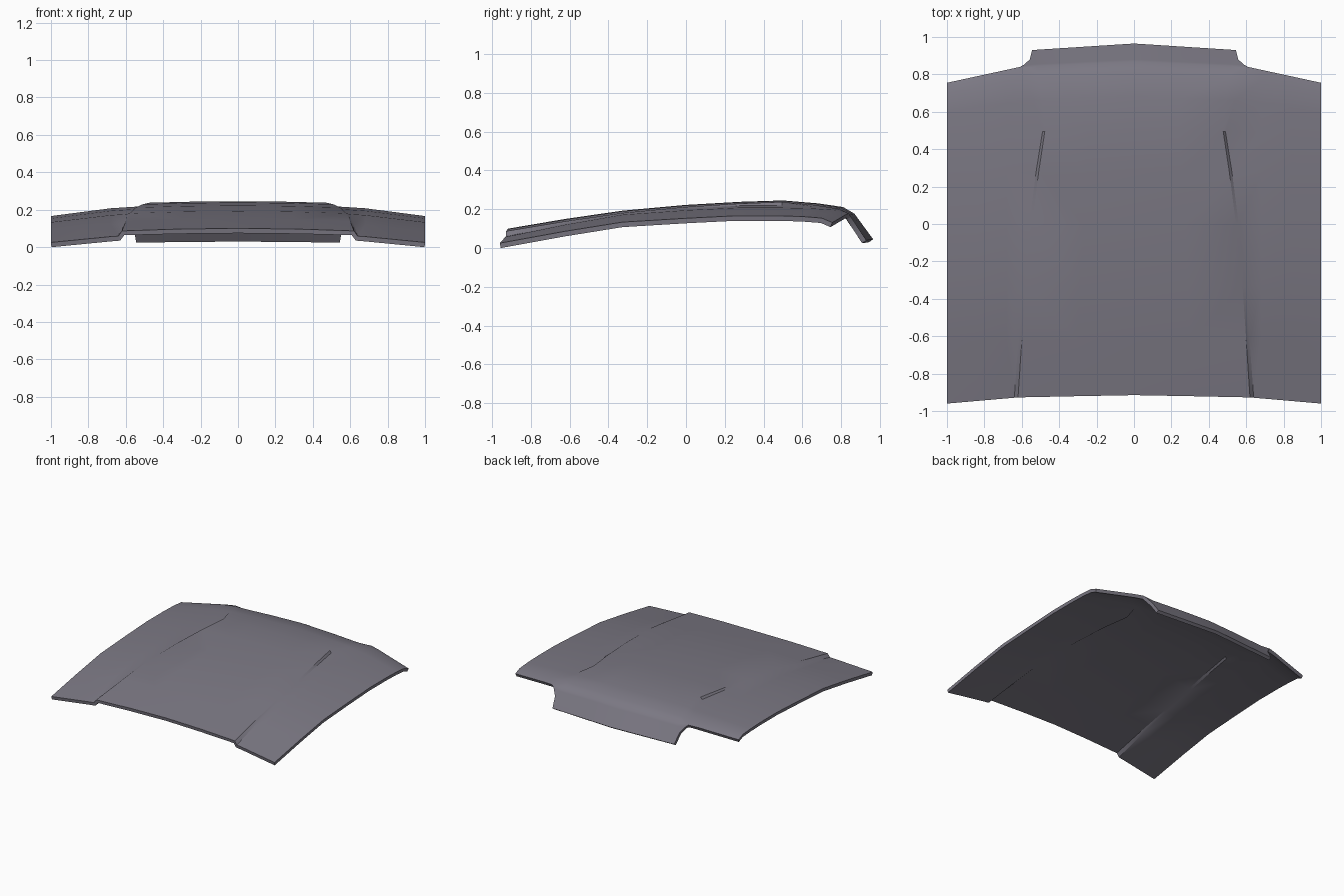
import bpy
import bmesh
import math

cube = bpy.data.objects.get("Cube")
if cube:
    bpy.data.objects.remove(cube)

# Grey paint
paint = bpy.data.materials.new("grey_paint")
paint.use_nodes = True
COLOUR = (0.20, 0.19, 0.23, 1)
paint.diffuse_color = COLOUR
paint.node_tree.nodes["Principled BSDF"].inputs["Base Color"].default_value = COLOUR

# Cross rows, front to back:
# centre y, centre z, side y, side z, crease top x, crease foot x
ROWS = [
    (-.915, .100, -.96, .025, .620, .640),
    (-.62, .150, -.63, .085, .600, .618),
    (-.33, .192, -.33, .133, .580, .596),
    (0, .222, 0, .153, .545, .560),
    (.28, .238, .26, .166, .510, .524),
    (.50, .245, .47, .166, .477, .489),
    (.68, .230, .60, .162, .490, .540),
    (.81, .211, .70, .154, .515, .580),
    (.868, .177, .755, .131, .520, .610),
]
BREAK = .67    # where the outer wing starts to fall away
# Rear lip: fraction down the lip, crease top x, edge x
LIP = [(.12, .52, .590), (.45, .52, .557), (1, .52, .545)]


def row_y(x, yc, ys):
    # Gentle sweep inboard, stronger sweep on the wings
    k = .25 * x / .61 if x < .61 else .25 + .75 * (x - .61) / .39
    return yc + (ys - yc) * k


def wing_z(x, zs, lift):
    rise = .13 * (1 - max(x, BREAK)) + .06 * max(BREAK - x, 0)
    return zs + rise * lift


bm = bmesh.new()
grid = []
for i, (yc, zc, ys, zs, top, foot) in enumerate(ROWS):
    lift = min(1, .75 + .08 * i)
    line = []
    for x in (0, top / 2, top):
        line.append(bm.verts.new((x, row_y(x, yc, ys), zc - .035 * x * x)))
    for x in (foot, BREAK + .01, .84, 1):
        line.append(bm.verts.new((x, row_y(x, yc, ys), wing_z(x, zs, lift))))
    grid.append(line)

# Rear lip, narrowing in a curved notch
root = [v.co.copy() for v in grid[-1][:4]]
for t, top, edge in LIP:
    line = []
    for start, x in zip(root, (0, top / 2, top, edge)):
        end_y = .965 - .035 * x / .545
        end_z = .045 - .006 * x / .545
        line.append(bm.verts.new((x, start.y + (end_y - start.y) * t,
                                  start.z + (end_z - start.z) * t)))
    grid.append(line)

for a, b in zip(grid, grid[1:]):
    for j in range(min(len(a), len(b)) - 1):
        bm.faces.new((a[j], a[j + 1], b[j + 1], b[j]))

mesh = bpy.data.meshes.new("hood_panel")
bm.to_mesh(mesh)
bm.free()
hood = bpy.data.objects.new("hood_panel", mesh)
bpy.context.collection.objects.link(hood)
mesh.materials.append(paint)

# Mirror the half panel and give it sheet thickness
mirror = hood.modifiers.new("mirror", 'MIRROR')
mirror.use_clip = True
shell = hood.modifiers.new("thickness", 'SOLIDIFY')
shell.thickness = .026
shell.offset = -1

bpy.ops.object.select_all(action='DESELECT')
hood.select_set(True)
bpy.context.view_layer.objects.active = hood
bpy.ops.object.convert(target='MESH')
bpy.ops.object.shade_smooth_by_angle(angle=math.radians(25))
